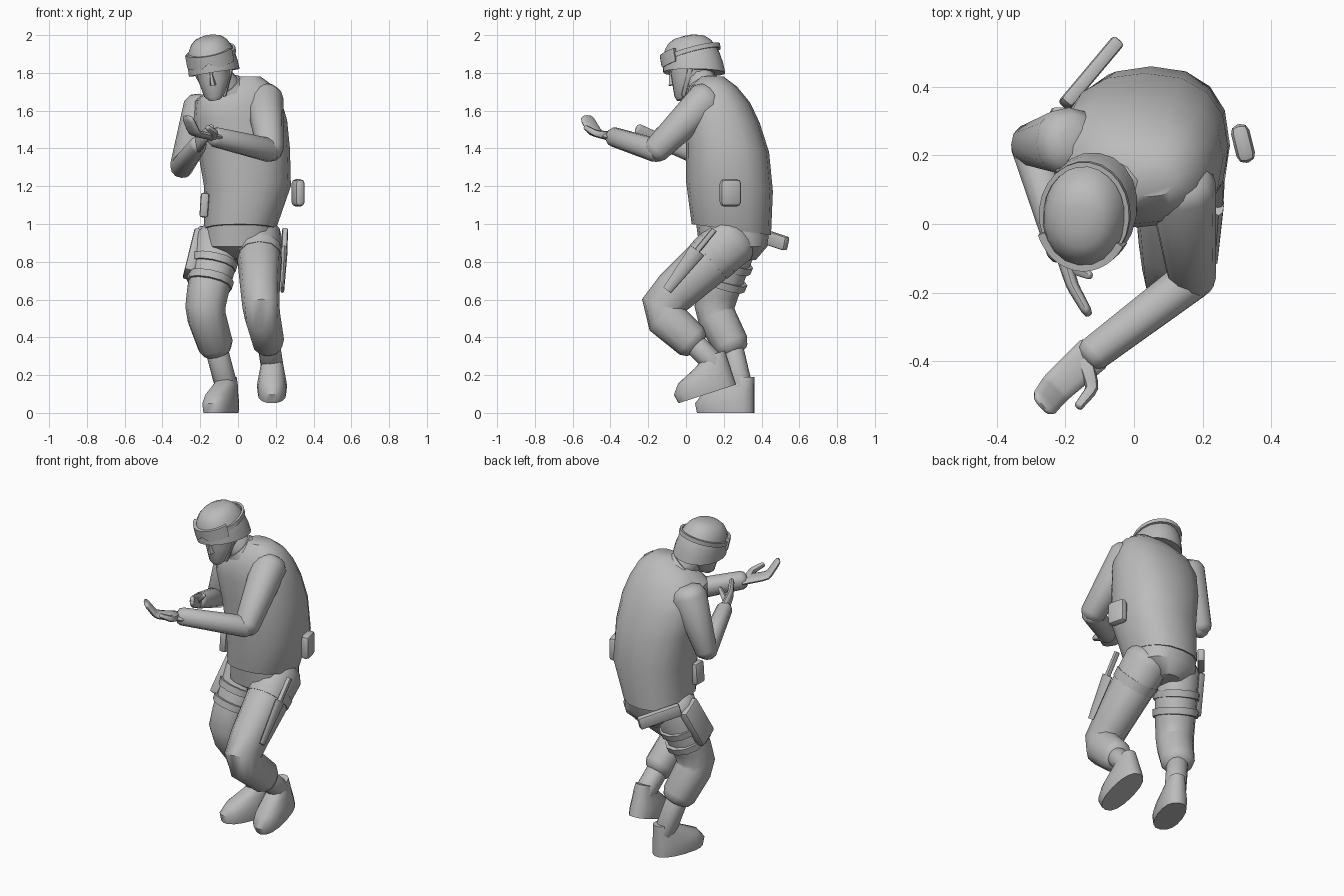
import bpy, bmesh
from math import cos, sin, pi, radians, copysign
from mathutils import Vector, Matrix, Euler

if "Cube" in bpy.data.objects:
    bpy.data.objects.remove(bpy.data.objects["Cube"])

grey = bpy.data.materials.new("plain grey")
grey.use_nodes = True
grey.diffuse_color = (0.5, 0.5, 0.5, 1)
grey.node_tree.nodes["Principled BSDF"].inputs["Base Color"].default_value = grey.diffuse_color


def finish(name, bm, angle=42):
    bmesh.ops.recalc_face_normals(bm, faces=bm.faces)
    mesh = bpy.data.meshes.new(name)
    bm.to_mesh(mesh)
    bm.free()
    mesh.materials.append(grey)
    ob = bpy.data.objects.new(name, mesh)
    bpy.context.collection.objects.link(ob)
    bpy.ops.object.select_all(action="DESELECT")
    ob.select_set(True)
    bpy.context.view_layer.objects.active = ob
    bpy.ops.object.shade_smooth_by_angle(angle=radians(angle))


def loft(name, rings):
    """Skin a row of point rings and cap both ends."""
    bm = bmesh.new()
    rows = [[bm.verts.new(point) for point in ring] for ring in rings]
    for low, high in zip(rows, rows[1:]):
        for i in range(len(low)):
            bm.faces.new((low[i - 1], low[i], high[i], high[i - 1]))
    bm.faces.new(rows[0])
    bm.faces.new(rows[-1])
    finish(name, bm)


def oval(count, power):
    for i in range(count):
        c, s = cos(2 * pi * i / count), sin(2 * pi * i / count)
        yield copysign(abs(c) ** power, c), copysign(abs(s) ** power, s)


def stack(name, rows, frame=Matrix(), hem=0, count=16, power=0.85):
    """Horizontal slices of height, centre x, y and half size x, y; hem tilts the lowest."""
    rings = []
    for i, (z, x, y, wide, deep) in enumerate(rows):
        tilt = hem * deep * (1 - i / (len(rows) - 1))
        rings.append([frame @ Vector((x + c * wide, y + s * deep, z + s * tilt))
                      for c, s in oval(count, power)])
    loft(name, rings)


def tube(name, joints, start, end, flat=1.0, side=(1, 0, 0), rounded=True, count=12):
    """Tapered limb through its joints, with softened bends and domed tips."""
    path = [joints[0]]
    for before, joint, after in zip(joints, joints[1:], joints[2:]):
        enter, leave = joint.lerp(before, 0.25), joint.lerp(after, 0.25)
        path += [enter, joint.lerp((enter + leave) / 2, 0.4), leave]
    path.append(joints[-1])
    steps = [(b - a).length for a, b in zip(path, path[1:])]
    sizes = [start + (end - start) * sum(steps[:i]) / sum(steps) for i in range(len(path))]
    if rounded:
        first, last = (path[0] - path[1]).normalized(), (path[-1] - path[-2]).normalized()
        path = ([path[0] + first * start * k for k in (0.6, 0.4)] + path
                + [path[-1] + last * end * k for k in (0.4, 0.6)])
        sizes = [start * 0.4, start * 0.8] + sizes + [end * 0.8, end * 0.4]
    rings = []
    for i, (point, size) in enumerate(zip(path, sizes)):
        along = (path[min(i + 1, len(path) - 1)] - path[max(i - 1, 0)]).normalized()
        depth = along.cross(Vector(side)).normalized()
        width = depth.cross(along)
        rings.append([point + (width * c + depth * s * flat) * size for c, s in oval(count, 0.9)])
    loft(name, rings)


def place(loc, pitch=0, roll=0, yaw=0):
    turn = Euler([radians(angle) for angle in (pitch, roll, yaw)])
    return Matrix.Translation(loc) @ turn.to_matrix().to_4x4()


def block(name, size, frame, bevel=0.012):
    bm = bmesh.new()
    bmesh.ops.create_cube(bm, size=1)
    bmesh.ops.scale(bm, vec=size, verts=bm.verts)
    bmesh.ops.bevel(bm, geom=bm.edges[:], offset=bevel, segments=2, profile=0.5, affect="EDGES")
    bm.transform(frame)
    finish(name, bm)


# Jacket, hips and neck
stack("jacket", [
    (0.97, 0.01, 0.24, 0.19, 0.21),
    (1.2, 0.05, 0.23, 0.23, 0.23),
    (1.4, 0.03, 0.22, 0.245, 0.22),
    (1.55, 0.01, 0.19, 0.25, 0.2),
    (1.65, 0.0, 0.17, 0.23, 0.17),
    (1.73, 0.03, 0.15, 0.16, 0.12),
    (1.78, 0.05, 0.14, 0.07, 0.06)], hem=-0.14)
stack("hips", [
    (0.81, 0.01, 0.27, 0.08, 0.1),
    (0.88, 0.01, 0.25, 0.19, 0.18),
    (1.03, 0.01, 0.25, 0.18, 0.2)])
neck_base, neck_top = Vector((-0.02, 0.13, 1.66)), Vector((-0.12, 0.06, 1.8))
tube("neck", [neck_base, neck_top], 0.09, 0.07)
tube("collar", [neck_base, neck_base.lerp(neck_top, 0.5)], 0.12, 0.09, rounded=False)

# Trouser legs
left_hip, left_knee, left_cuff = Vector((0.11, 0.25, 0.92)), Vector((0.12, -0.16, 0.55)), Vector((0.16, 0.03, 0.38))
right_hip, right_knee, right_cuff = Vector((-0.1, 0.26, 0.92)), Vector((-0.18, 0.14, 0.55)), Vector((-0.12, 0.24, 0.36))
tube("left_trouser_leg", [left_hip, left_knee, left_cuff], 0.125, 0.085, flat=1.13)
tube("right_trouser_leg", [right_hip, right_knee, right_cuff], 0.125, 0.095)

# Thigh straps
for name, hip, knee, drop in (("left_thigh_strap", left_hip, left_knee, 0.2),
                              ("right_upper_strap", right_hip, right_knee, 0.3),
                              ("right_lower_strap", right_hip, right_knee, 0.55)):
    ends = [hip.lerp(knee, drop), hip.lerp(knee, drop + 0.1)]
    tube(name, ends, 0.125, 0.122, flat=1.1, rounded=False)

# Boots: a foot whose slices share the heel line at local y = 0, and a shaft into the cuff
boot = [(z, 0, -reach, wide, reach) for z, wide, reach in (
    (0, 0.075, 0.16), (0.05, 0.08, 0.165), (0.1, 0.07, 0.145), (0.15, 0.058, 0.09), (0.19, 0.045, 0.06))]
for label, frame, cuff in (("left", place((0.18, 0.265, 0.15), pitch=18), left_cuff),
                           ("right", place((-0.035, 0.36, 0), yaw=-20), right_cuff)):
    stack(label + "_boot", boot, frame)
    tube(label + "_boot_shaft", [cuff, frame @ Vector((0, -0.07, 0.13))], 0.06, 0.06)

# Arms
left_shoulder, left_elbow, left_wrist = Vector((0.14, 0.11, 1.66)), Vector((0.17, -0.16, 1.39)), Vector((-0.12, -0.38, 1.46))
right_shoulder, right_elbow, right_wrist = Vector((-0.19, 0.24, 1.62)), Vector((-0.3, 0.23, 1.3)), Vector((-0.21, -0.08, 1.42))
for name, joints, start, end in (("left_upper_arm", [left_shoulder, left_elbow], 0.1, 0.07),
                                 ("left_forearm", [left_elbow, left_wrist], 0.063, 0.052),
                                 ("right_upper_arm", [right_shoulder, right_elbow], 0.1, 0.062),
                                 ("right_forearm", [right_elbow, right_wrist], 0.06, 0.045)):
    tube(name, joints, start, end)

# Hands, each a cupped palm and a thumb
across = (0.6, -0.8, 0)
left_fingers, left_tip = Vector((-0.23, -0.48, 1.48)), Vector((-0.26, -0.52, 1.55))
tube("left_palm", [left_wrist, left_fingers, left_tip], 0.055, 0.045, 0.35, across)
tube("left_thumb", [left_wrist.lerp(left_fingers, 0.2), Vector((-0.12, -0.48, 1.48)),
                    Vector((-0.16, -0.53, 1.51))], 0.025, 0.014, count=8)
right_fingers, right_tip = Vector((-0.18, -0.18, 1.46)), Vector((-0.14, -0.25, 1.5))
tube("right_palm", [right_wrist, right_fingers, right_tip], 0.045, 0.03, 0.5, (0, 0, 1))
tube("right_thumb", [right_wrist.lerp(right_fingers, 0.4), Vector((-0.13, -0.15, 1.5))], 0.02, 0.012, count=8)

# Head and helmet share a tilted frame
head = place((-0.13, 0.04, 1.825), pitch=10, roll=-9, yaw=-8)
stack("face", [
    (-0.155, -0.01, -0.085, 0.03, 0.03),
    (-0.13, -0.01, -0.055, 0.058, 0.07),
    (-0.05, 0, -0.01, 0.088, 0.115),
    (0.05, 0, 0, 0.1, 0.125)], head)
stack("nose", [(-0.07, 0, -0.12, 0.017, 0.027), (0.01, 0, -0.11, 0.008, 0.02)], head, count=6)
rim = [(-0.02, 0, 0, 0.115, 0.135)]
dome = [(0.2 * sin(a) - 0.025, 0, 0, 0.136 * cos(a) ** 0.6, 0.163 * cos(a) ** 0.6)
        for a in (radians(step * 14) for step in range(7))]
stack("helmet", rim + dome, head, hem=-0.2, count=20, power=0.95)

# Chin straps
for sign, label in ((1, "left"), (-1, "right")):
    chin, ear = (head @ Vector((sign * x, y, z)) for x, y, z in ((0.04, -0.07, -0.14), (0.095, 0, 0)))
    tube(label + "_chin_strap", [chin, ear], 0.012, 0.016, count=8)


def helmet_band(name, start, end, thick, low, high, notch=0):
    """Curved plate round the helmet, cut up over the nose by the notch."""
    rings = []
    for i in range(25):
        turn = start + (end - start) * i / 24
        c, s = cos(turn), sin(turn)
        bottom = low + notch * max(0, 1 - abs(c) * 3)
        rings.append([head @ Vector((c * (0.12 + grow), s * (0.145 + grow), z + 0.018 * s))
                      for grow, z in ((0, bottom), (thick, bottom), (thick, high), (0, high))])
    loft(name, rings)


helmet_band("goggle_strap", 0, 2 * pi, 0.014, 0.065, 0.09)
helmet_band("goggles", -0.85 * pi, -0.15 * pi, 0.022, 0.04, 0.11, notch=0.03)

# Knife on the left thigh
blade_tip, guard, pommel = Vector((0.235, -0.1, 0.65)), Vector((0.245, 0.06, 0.86)), Vector((0.25, 0.15, 0.97))
tube("knife_sheath", [guard, blade_tip], 0.045, 0.025, flat=0.4, side=(0, 1, 0), rounded=False, count=8)
tube("knife_handle", [guard, pommel], 0.016, 0.016, count=8, rounded=False)

# Holster and pistol grip on the right thigh
block("holster", (0.055, 0.14, 0.25), place((-0.235, 0.23, 0.84), -24, 14))
block("holster_pocket", (0.03, 0.1, 0.12), place((-0.255, 0.22, 0.8), -24, 14))
block("pistol_grip", (0.25, 0.042, 0.075), place((-0.125, 0.44, 0.925), 0, 14, 50))

# Pouches
block("left_hip_pouch", (0.055, 0.115, 0.145), place((0.318, 0.235, 1.165), yaw=14), 0.024)
block("right_belt_pouch", (0.045, 0.08, 0.13), place((-0.178, 0.14, 1.1), roll=4))
